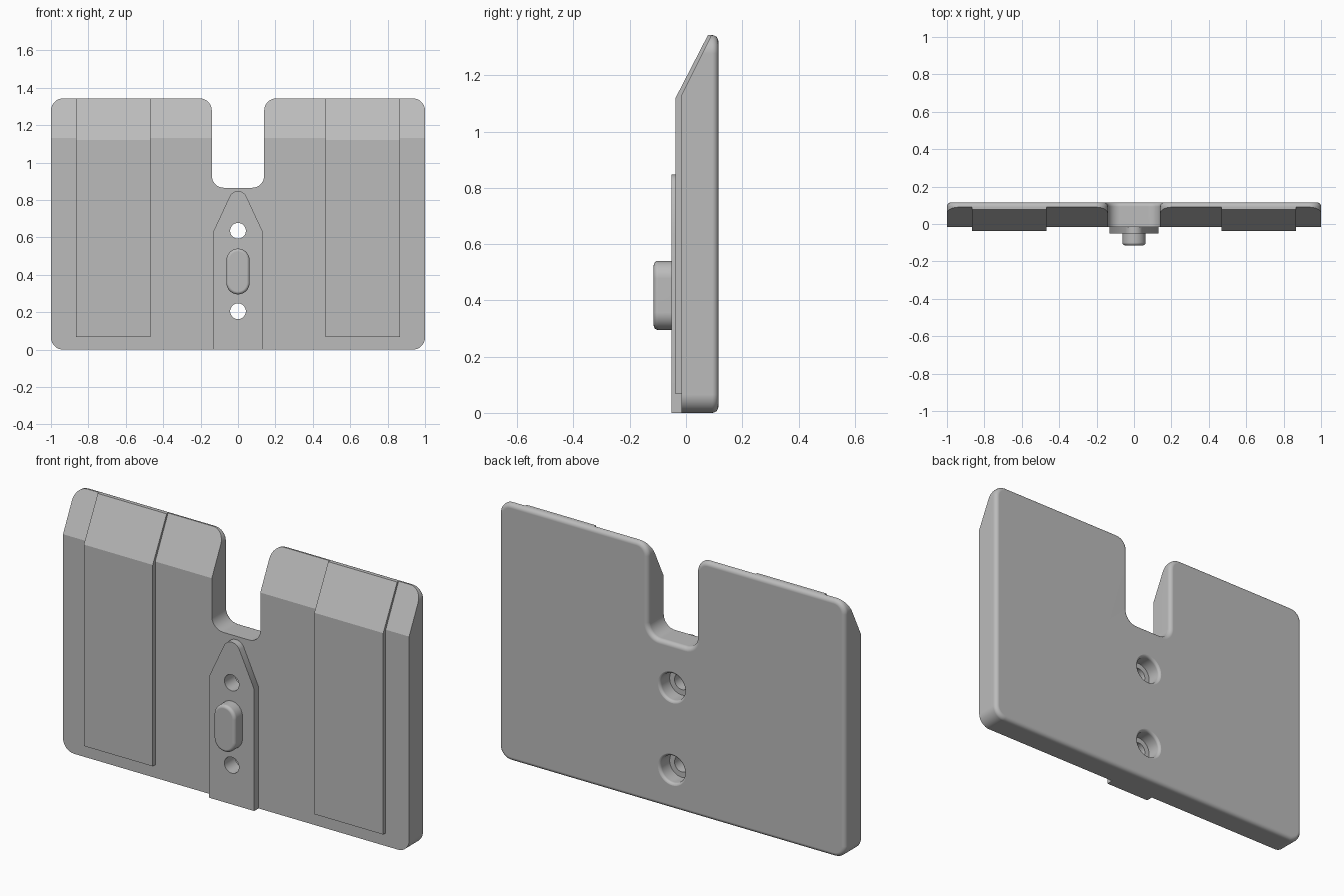
import bpy, bmesh, math
from mathutils import Vector, Matrix

if "Cube" in bpy.data.objects:
    bpy.data.objects.remove(bpy.data.objects["Cube"], do_unlink=True)

TOP, FRONT, BACK = 1.343, -0.016, 0.115

grey = bpy.data.materials.new("plain grey")
grey.use_nodes = True
grey.diffuse_color = (0.5, 0.5, 0.5, 1)
grey.node_tree.nodes["Principled BSDF"].inputs["Base Color"].default_value = (0.5, 0.5, 0.5, 1)


def rounded(corners, steps=8):
    """Turn (a, b, radius) corners into an outline with arcs."""
    out = []
    for i, (a, b, r) in enumerate(corners):
        p = Vector((a, b))
        if r == 0:
            out.append(p)
            continue
        u = (Vector(corners[i - 1][:2]) - p).normalized()
        v = (Vector(corners[(i + 1) % len(corners)][:2]) - p).normalized()
        half = u.angle(v) / 2
        centre = p + (u + v).normalized() * r / math.sin(half)
        start = p + u * r / math.tan(half) - centre
        end = p + v * r / math.tan(half) - centre
        turn = math.atan2(start.x * end.y - start.y * end.x, start.dot(end))
        for k in range(steps + 1):
            out.append(centre + Matrix.Rotation(turn * k / steps, 2) @ start)
    return out


def finish(name, bm):
    bmesh.ops.recalc_face_normals(bm, faces=bm.faces)
    mesh = bpy.data.meshes.new(name)
    bm.to_mesh(mesh)
    bm.free()
    mesh.materials.append(grey)
    ob = bpy.data.objects.new(name, mesh)
    bpy.context.collection.objects.link(ob)
    return ob


def prism(name, outline, lo, hi, axis="y", round_at=None, radius=0.0):
    """Extrude an (x, z) outline along y, or a (y, z) outline along x."""
    def place(p, t):
        return (p[0], t, p[1]) if axis == "y" else (t, p[0], p[1])
    bm = bmesh.new()
    face = bm.faces.new([bm.verts.new(place(p, lo)) for p in outline])
    geom = bmesh.ops.extrude_face_region(bm, geom=[face])["geom"]
    shift = Vector(place((0, 0), hi - lo))
    bmesh.ops.translate(bm, vec=shift, verts=[g for g in geom if isinstance(g, bmesh.types.BMVert)])
    bmesh.ops.recalc_face_normals(bm, faces=bm.faces)
    if round_at is not None:
        rim = [e for e in bm.edges if all(abs(v.co.y - round_at) < 1e-5 for v in e.verts)]
        bmesh.ops.bevel(bm, geom=rim, offset=radius, segments=5, profile=0.5, affect="EDGES")
    return finish(name, bm)


def lathe(name, profile, z, sides=40):
    """Closed solid of revolution about the y direction at height z."""
    bm = bmesh.new()
    rings = []
    for r, y in profile:
        angles = [math.tau * k / sides for k in range(sides)]
        rings.append([bm.verts.new((r * math.cos(t), y, z + r * math.sin(t))) for t in angles])
    for a, b in zip(rings, rings[1:]):
        for k in range(sides):
            n = (k + 1) % sides
            bm.faces.new((a[k], a[n], b[n], b[k]))
    bm.faces.new(rings[0])
    bm.faces.new(rings[-1])
    return finish(name, bm)


def activate(ob):
    bpy.ops.object.select_all(action="DESELECT")
    ob.select_set(True)
    bpy.context.view_layer.objects.active = ob


def cut(ob, cutter):
    mod = ob.modifiers.new("cut", "BOOLEAN")
    mod.operation = "DIFFERENCE"
    mod.solver = "EXACT"
    mod.object = cutter
    activate(ob)
    bpy.ops.object.modifier_apply(modifier=mod.name)


# Main plate with a notch in the top edge and a softened back rim
R = 0.065
half = [(1, 0, R), (1, TOP, R), (0.14, TOP, R), (0.14, 0.865, R)]
outline = rounded(half + [(-x, z, r) for x, z, r in reversed(half)])
plate = prism("back_plate", outline, FRONT, BACK, round_at=BACK, radius=0.022)

# Sloped chamfer along the top of the front
slope = Vector((0.09 - FRONT, TOP - 1.13))
low = Vector((FRONT, 1.13)) - slope
high = Vector((0.09, TOP)) + slope
wedge = prism("slope_cutter", [low, high, (low.x, high.y)], -1.5, 1.5, axis="x")
cut(plate, wedge)

# Pointed centre rib
rib = prism("centre_rib", rounded([(-0.13, 0, 0), (0.13, 0, 0), (0.13, 0.635, 0),
                                   (0, 0.915, 0.049), (-0.13, 0.635, 0)]), -0.052, FRONT + 0.004)

# Screw holes, counterbored from the back with a rounded mouth
mouth = [(0.085 - 0.015 * math.cos(t), 0.1 + 0.015 * math.sin(t))
         for t in (math.radians(15 * k) for k in range(6))]
bore = [(0.042, -0.2), (0.042, 0.035), (0.07, 0.035)] + mouth + [(0.088, 0.117)]
cutters = [wedge]
for z in (0.205, 0.635):
    drill = lathe("hole_cutter", bore, z)
    cut(plate, drill)
    cut(rib, drill)
    cutters.append(drill)
for c in cutters:
    bpy.data.objects.remove(c, do_unlink=True)

# Raised pads following the front and the slope
side = [(0, 0.068), (-0.037, 0.068), (-0.037, 1.12), (0.078, TOP), (0.092, TOP), (0, 1.13)]
pads = [prism(n + "_pad", side, min(s * 0.467, s * 0.865), max(s * 0.467, s * 0.865), axis="x")
        for n, s in (("left", 1), ("right", -1))]

# Oblong knob on the rib
w = 0.062
knob = prism("knob", rounded([(-w, 0.295, w * 0.999), (w, 0.295, w * 0.999),
                              (w, 0.54, w * 0.999), (-w, 0.54, w * 0.999)]),
             -0.115, -0.045, round_at=-0.115, radius=0.016)

# Smooth fillets, crisp edges
for ob in [plate, rib, knob] + pads:
    activate(ob)
    bpy.ops.object.shade_smooth_by_angle(angle=math.radians(25))
    weighted = ob.modifiers.new("even_shading", "WEIGHTED_NORMAL")
    weighted.keep_sharp = True
